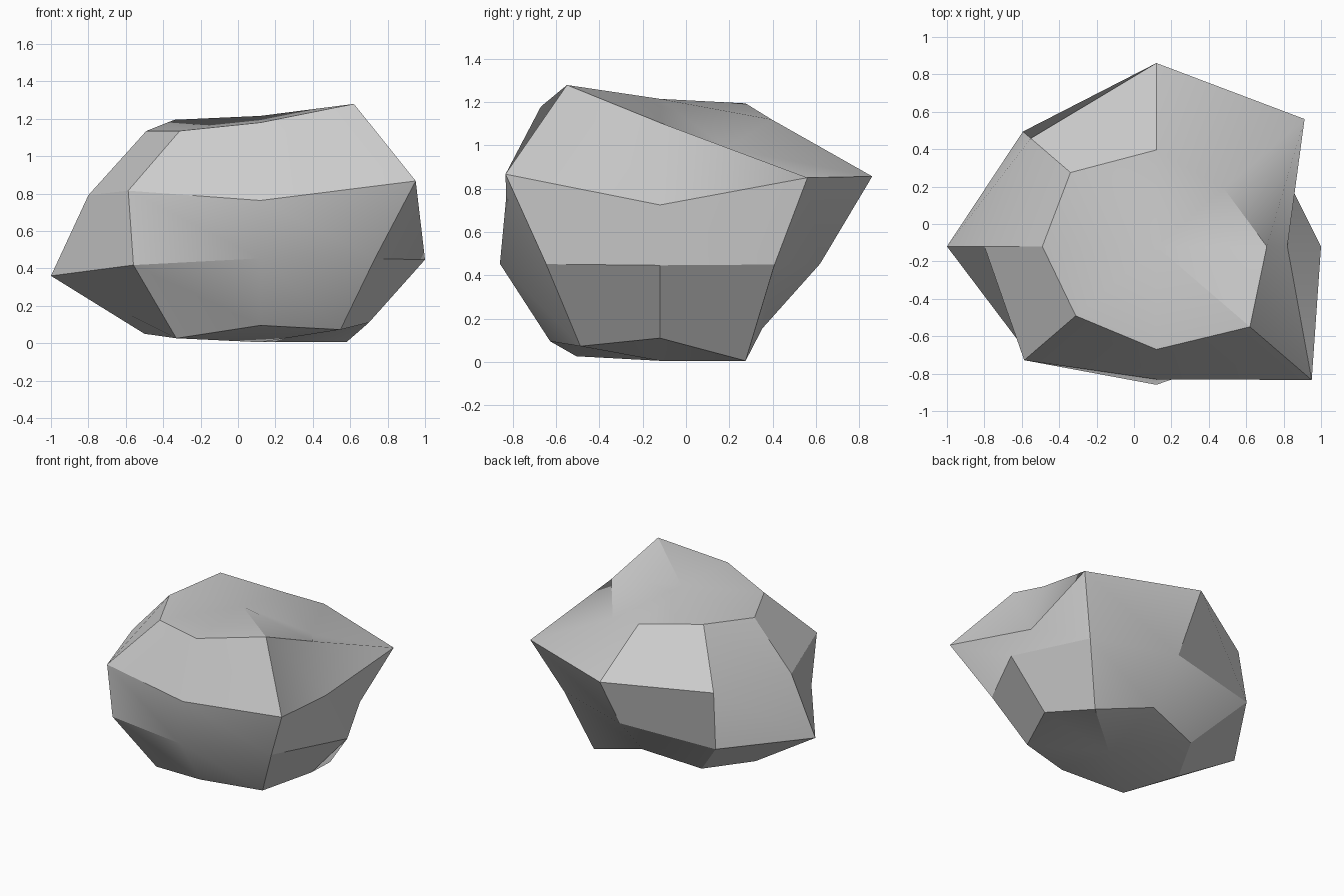
import bpy, bmesh
from math import cos, sin, pi, radians

if "Cube" in bpy.data.objects:
    bpy.data.objects.remove(bpy.data.objects["Cube"])

SIDES = 8
CX, CY, SQUASH = 0.12, -0.12, 0.86   # pole axis and front-to-back flattening

# Uneven rings, top to bottom: radii anticlockwise from +x, and
# height = base + slope * radius, so each bump is pushed out along its slant
RINGS = [
    ([0.59, 0.51, 0.60, 0.65, 0.61, 0.61, 0.64, 0.707], 0.227, 1.488),
    ([0.70, 1.12, 1.14, 0.95, 0.92, 1.00, 0.826, 1.174], 0.515, 0.300),
    ([0.88, 0.87, 0.86, 1.01, 1.12, 0.96, 0.86, 0.865], 0.763, -0.360),
    ([0.58, 0.65, 0.55, 0.60, 0.62, 0.636, 0.59, 0.605], 0.98, -1.50),
]

# Boulder: an eight-sided ball of bumpy rings with a point at each pole
bm = bmesh.new()
top = bm.verts.new((CX, CY, 1.215))
bottom = bm.verts.new((CX, CY, 0.005))
rings = []
for radii, base, slope in RINGS:
    ring = []
    for i, r in enumerate(radii):
        a = 2 * pi * i / SIDES
        z = max(0, base + slope * r)
        ring.append(bm.verts.new((CX + r * cos(a), CY + SQUASH * r * sin(a), z)))
    rings.append(ring)

for i in range(SIDES):
    j = (i + 1) % SIDES
    bm.faces.new((top, rings[0][i], rings[0][j]))
    bm.faces.new((bottom, rings[-1][j], rings[-1][i]))
    for upper, lower in zip(rings, rings[1:]):
        bm.faces.new((upper[i], lower[i], lower[j], upper[j]))
bmesh.ops.recalc_face_normals(bm, faces=bm.faces)

mesh = bpy.data.meshes.new("boulder")
bm.to_mesh(mesh)
bm.free()
boulder = bpy.data.objects.new("boulder", mesh)
bpy.context.collection.objects.link(boulder)

# Stone colour
stone = bpy.data.materials.new("stone_grey")
stone.use_nodes = True
grey = (0.6, 0.6, 0.6, 1)
stone.diffuse_color = grey
stone.node_tree.nodes["Principled BSDF"].inputs["Base Color"].default_value = grey
mesh.materials.append(stone)

# Soft shading that keeps the strong ridges crisp
bpy.ops.object.select_all(action="DESELECT")
boulder.select_set(True)
bpy.context.view_layer.objects.active = boulder
bpy.ops.object.shade_smooth_by_angle(angle=radians(30))
